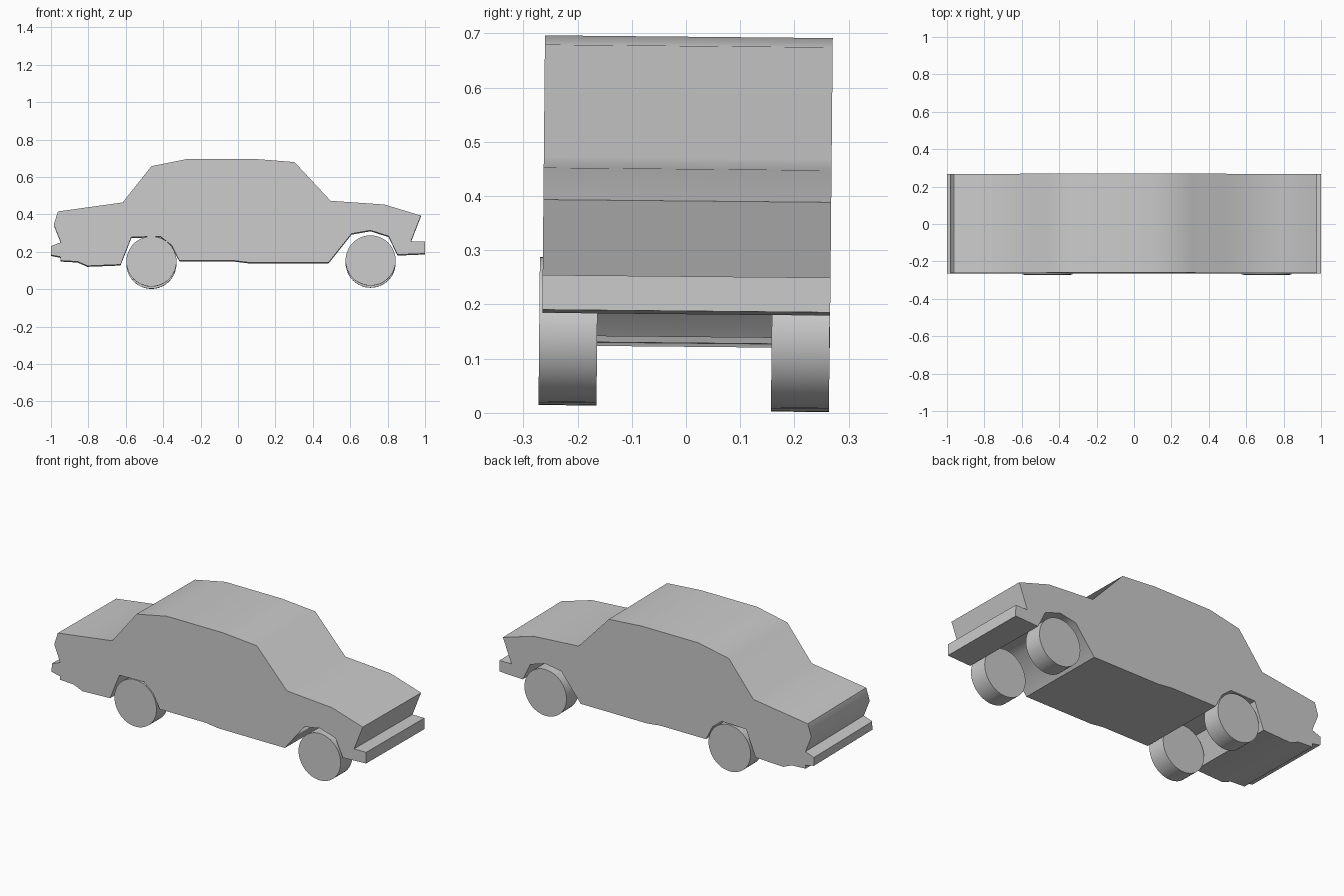
import bpy, bmesh, math
from mathutils import Matrix

if "Cube" in bpy.data.objects:
    bpy.data.objects.remove(bpy.data.objects["Cube"])

# The whole car leans very slightly about its long axis
LEAN = Matrix.Translation((0, -0.0013, 0)) @ Matrix.Rotation(-0.0095, 4, 'X')


def finish(bm, name, angle):
    bmesh.ops.recalc_face_normals(bm, faces=bm.faces)
    me = bpy.data.meshes.new(name)
    bm.to_mesh(me)
    bm.free()
    ob = bpy.data.objects.new(name, me)
    bpy.context.collection.objects.link(ob)
    bpy.ops.object.select_all(action='DESELECT')
    ob.select_set(True)
    bpy.context.view_layer.objects.active = ob
    bpy.ops.object.shade_smooth_by_angle(angle=math.radians(angle))
    return ob


# Side outlines (x, z)
upper = [(-0.947, 0.248), (-0.985, 0.343), (-0.963, 0.413), (-0.617, 0.461),
         (-0.463, 0.655), (-0.27, 0.694), (0.088, 0.694), (0.302, 0.677),
         (0.495, 0.47), (0.783, 0.45), (0.978, 0.391), (0.924, 0.252)]
front_bumper = [(1.0, 0.252), (1.0, 0.188), (0.853, 0.182)]
front_arch = [(0.805, 0.281), (0.708, 0.312), (0.607, 0.294), (0.484, 0.14)]
sill = [(0.06, 0.14), (-0.02, 0.15), (-0.313, 0.15)]
rear_arch = [(-0.355, 0.232), (-0.415, 0.28), (-0.57, 0.276), (-0.628, 0.129)]
rear_valance = [(-0.805, 0.122), (-0.858, 0.145), (-0.948, 0.15), (-0.948, 0.17)]
rear_bumper = [(-1.0, 0.18), (-1.0, 0.228)]
outline = (upper + front_bumper + front_arch + sill + rear_arch
           + rear_valance + rear_bumper)

# Body: outline extruded across the full width
HALF = 0.2655
bm = bmesh.new()
side = bm.faces.new([bm.verts.new((x, -HALF, z)) for x, z in outline])
ext = bmesh.ops.extrude_face_region(bm, geom=[side], use_keep_orig=True)
moved = [g for g in ext['geom'] if isinstance(g, bmesh.types.BMVert)]
bmesh.ops.translate(bm, verts=moved, vec=(0, 2 * HALF, 0))
bm.transform(LEAN)
finish(bm, "car_body", 45)

# Wheels: solid smooth cylinders tucked into the arches
for name, x, y, z in [("front_wheel_near", 0.709, -0.2175, 0.151),
                      ("rear_wheel_near", -0.463, -0.2175, 0.146),
                      ("front_wheel_far", 0.709, 0.2115, 0.144),
                      ("rear_wheel_far", -0.463, 0.2115, 0.138)]:
    bm = bmesh.new()
    bmesh.ops.create_cone(bm, cap_ends=True, segments=48, radius1=0.134,
                          radius2=0.134, depth=0.107,
                          matrix=LEAN @ Matrix.Translation((x, y, z))
                          @ Matrix.Rotation(math.pi / 2, 4, 'X'))
    finish(bm, name, 40)
